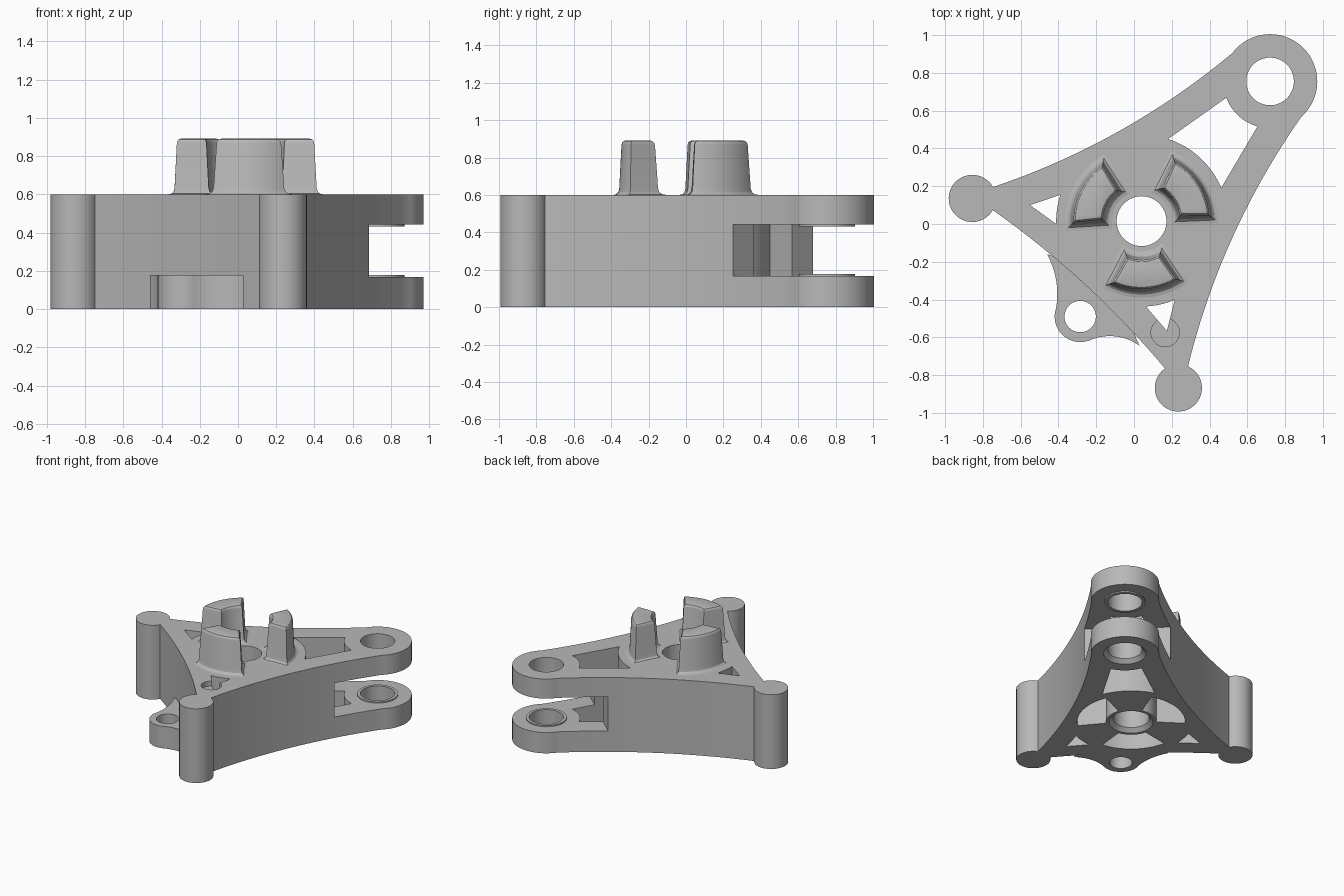
import bpy, bmesh
from math import sin, cos, radians, atan2, degrees
from mathutils import Vector

if "Cube" in bpy.data.objects:
    bpy.data.objects.remove(bpy.data.objects["Cube"], do_unlink=True)

HUB = Vector((0.04, 0.015))
AXIS = 47.4                      # direction of the fork arm
TOP = 0.6

grey = bpy.data.materials.new("plain grey")
grey.use_nodes = True
COLOR = (0.48, 0.48, 0.48, 1)
grey.diffuse_color = COLOR
grey.node_tree.nodes["Principled BSDF"].inputs["Base Color"].default_value = COLOR


def world(points):
    """Hub-based points (u along the fork arm, v across it) to x, y."""
    c, s = cos(radians(AXIS)), sin(radians(AXIS))
    return [(HUB.x + u * c - v * s, HUB.y + u * s + v * c) for u, v in points]


def flip(points):
    return [(u, -v) for u, v in reversed(points)]


def arc(center, r, a0, a1, n=24):
    steps = [radians(a0 + (a1 - a0) * i / n) for i in range(n + 1)]
    return [(center[0] + r * cos(a), center[1] + r * sin(a)) for a in steps]


def arc3(a, m, b, n=24):
    """Circular arc from a through m to b."""
    a, m, b = Vector(a), Vector(m), Vector(b)
    p, q = m - a, b - a
    d = 2 * (p.x * q.y - p.y * q.x)
    c = a + Vector((q.y * p.length_squared - p.y * q.length_squared,
                    p.x * q.length_squared - q.x * p.length_squared)) / d
    a0 = degrees(atan2(a.y - c.y, a.x - c.x))
    a1 = degrees(atan2(b.y - c.y, b.x - c.x))
    turn = (a1 - a0 + 180) % 360 - 180
    return arc(c, (a - c).length, a0, a0 + turn, n)


def loft(name, rings):
    """Closed solid through a stack of (outline, z) rings."""
    bm = bmesh.new()
    loops = [[bm.verts.new((x, y, z)) for x, y in pts] for pts, z in rings]
    for low, high in zip(loops, loops[1:]):
        for i in range(len(low)):
            j = (i + 1) % len(low)
            bm.faces.new((low[i], low[j], high[j], high[i]))
    bm.faces.new(loops[0][::-1])
    bm.faces.new(loops[-1])
    bmesh.ops.recalc_face_normals(bm, faces=bm.faces)
    mesh = bpy.data.meshes.new(name)
    bm.to_mesh(mesh)
    bm.free()
    obj = bpy.data.objects.new(name, mesh)
    obj.data.materials.append(grey)
    bpy.context.collection.objects.link(obj)
    return obj


def prism(name, pts, z0, z1):
    return loft(name, [(pts, z0), (pts, z1)])


def disc(center, r, n=64):
    return arc(center, r, 0, 360, n)[:-1]


def combine(obj, tool, operation):
    mod = obj.modifiers.new("combine", 'BOOLEAN')
    mod.operation, mod.solver, mod.object = operation, 'EXACT', tool
    graph = bpy.context.evaluated_depsgraph_get()
    mesh = bpy.data.meshes.new_from_object(obj.evaluated_get(graph))
    obj.modifiers.clear()
    obj.data = mesh
    bpy.data.objects.remove(tool, do_unlink=True)


def angle_to(center, p):
    return degrees(atan2(p[1] - center[1], p[0] - center[0]))


# Main body outline: fork eye, concave flanks, round feet, concave back
LUG, FOOT = (1.005, 0), (-0.518, 0.741)
eye_end, foot_in, foot_out = (0.98, 0.249), (-0.399, 0.701), (-0.49, 0.619)
a = angle_to(LUG, eye_end)
flank = arc3(eye_end, (0.35, 0.385), foot_in)
foot = arc(FOOT, 0.125, angle_to(FOOT, foot_in), angle_to(FOOT, foot_out) + 360, 36)
back = arc3(foot_out, (-0.45, 0), (foot_out[0], -foot_out[1]))
half = flank[1:] + foot[1:]
outline = arc(LUG, 0.25, -a, a, 48) + half + back[1:-1] + flip(half)
body = prism("body", world(outline), 0, TOP)

# Low mounting tab behind the body
EAR = (-0.285, -0.49)
tab = (arc3((-0.46, -0.16), (-0.412, -0.3), (-0.412, -0.44))
       + arc(EAR, 0.135, 160, 283)
       + arc3((-0.24, -0.618), (-0.1, -0.595), (0.03, -0.645)) + [(-0.15, -0.25)])
combine(body, prism("tab", tab, 0, 0.178), 'UNION')

# Fork slot with a thin washer boss on each inner face
slot = [(0.612, -0.8), (1.5, -0.8), (1.5, 0.8), (0.612, 0.8)]
combine(body, prism("slot", world(slot), 0.168, 0.442), 'DIFFERENCE')
eye = world([LUG])[0]
for z0, z1 in ((0.1, 0.178), (0.432, 0.5)):
    combine(body, prism("washer", disc(eye, 0.15), z0, z1), 'UNION')

# Through holes, with chamfers below the hub and eye
for center, r in ((HUB, 0.132), (eye, 0.126)):
    rings = [(disc(center, r + 0.04), -0.01), (disc(center, r), 0.03), (disc(center, r), 1)]
    combine(body, loft("bore", rings), 'DIFFERENCE')
combine(body, prism("tab_hole", disc(EAR, 0.083), -0.1, 0.3), 'DIFFERENCE')

# Windows through the three arms
big = arc((0, 0), 0.457, -24.7, 24.7) + arc(LUG, 0.247, 153, 207)
small = arc((0, 0), 0.452, 114.6, 134.5, 10) + [(-0.337, 0.492)]
for pts in (big, small, flip(small)):
    combine(body, prism("window", world(pts), -0.1, 1), 'DIFFERENCE')

# Blind pockets under the hub, between the spokes
for turn in (60, 180, 300):
    pts = arc((0, 0), 0.395, turn - 35, turn + 35) + arc((0, 0), 0.185, turn + 32, turn - 32)
    combine(body, prism("pocket", world(pts), -0.1, 0.5), 'DIFFERENCE')

# Shallow round recess on one arm
combine(body, prism("recess", disc((0.165, -0.575), 0.075, 40), TOP - 0.04, 1), 'DIFFERENCE')


# Drive prongs: drafted ring sectors with rounded tops and flared roots
def sector(turn, grow):
    r0, r1 = 0.205 - grow, 0.36 + grow
    w0, w1 = 25 + degrees(grow / r0), 28 + degrees(grow / r1)
    return arc(HUB, r1, turn - w1, turn + w1) + arc(HUB, r0, turn + w0, turn - w0)


PROFILE = [(0.045, 0.59), (0.045, 0.6), (0.028, 0.604), (0.017, 0.615), (0.012, 0.635),
           (0, 0.868), (-0.003, 0.88), (-0.01, 0.888), (-0.02, 0.891)]
parts = [body]
for i in range(3):
    turn = 33 + 120 * i
    parts.append(loft("prong_%d" % (i + 1), [(sector(turn, g), z) for g, z in PROFILE]))

for obj in parts:
    bpy.ops.object.select_all(action='DESELECT')
    obj.select_set(True)
    bpy.context.view_layer.objects.active = obj
    bpy.ops.object.shade_smooth_by_angle(angle=radians(30))
